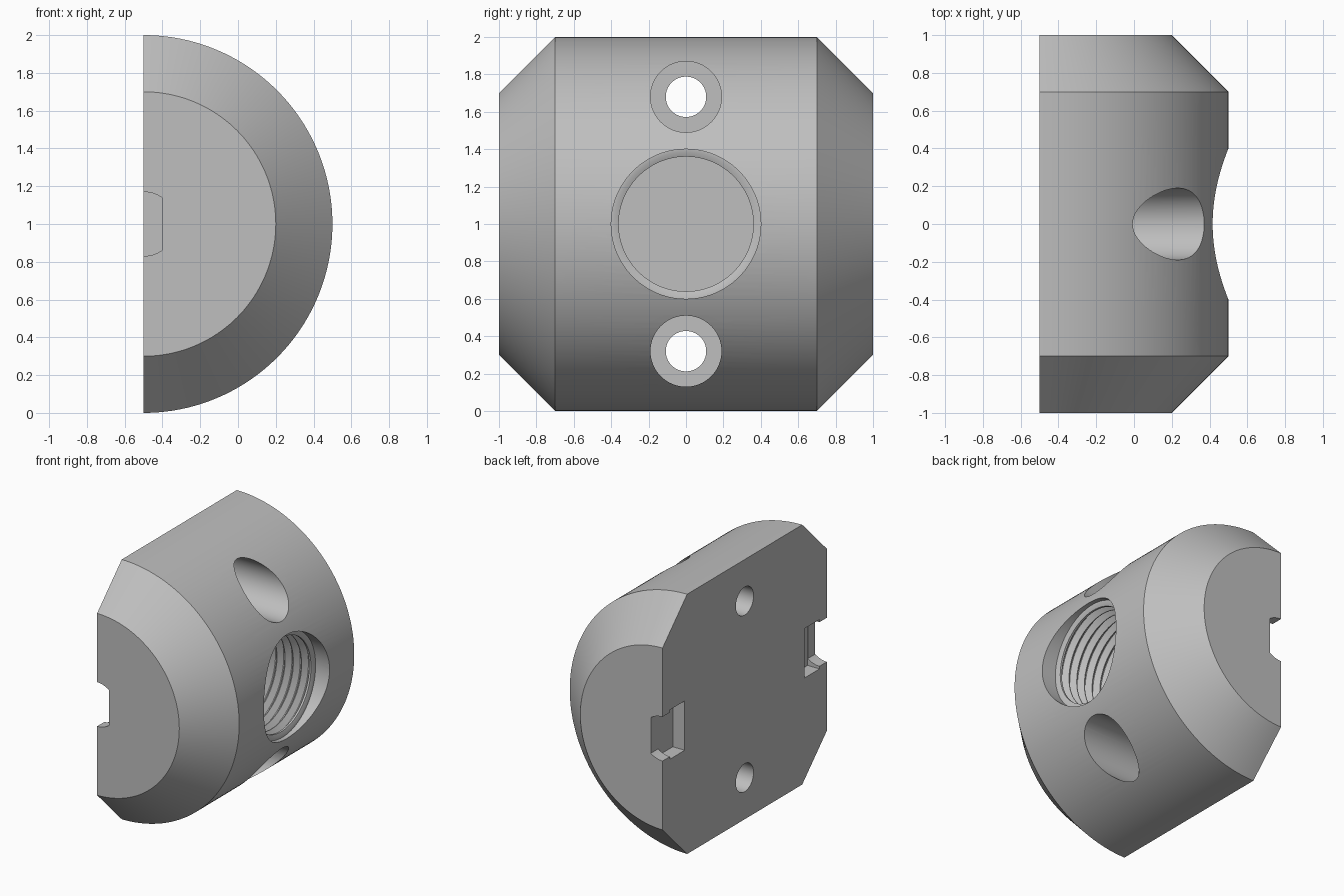
import bpy, bmesh, math
from mathutils import Matrix, Vector

if "Cube" in bpy.data.objects:
    bpy.data.objects.remove(bpy.data.objects["Cube"])

steel = bpy.data.materials.new("grey steel")
steel.use_nodes = True
grey = (0.52, 0.52, 0.52, 1)
steel.diffuse_color = grey
steel.node_tree.nodes["Principled BSDF"].inputs["Base Color"].default_value = grey

FLAT = -0.5  # plane of the flat side


def finish(bm, name):
    bmesh.ops.recalc_face_normals(bm, faces=bm.faces[:])
    mesh = bpy.data.meshes.new(name)
    bm.to_mesh(mesh)
    bm.free()
    mesh.materials.append(steel)
    obj = bpy.data.objects.new(name, mesh)
    bpy.context.collection.objects.link(obj)
    return obj


def lathe(name, profile, axis, centre, segments=96, keep_below=None):
    """Solid of revolution from (distance along axis, radius) pairs.
    keep_below trims away everything beyond that x."""
    bm = bmesh.new()
    along = Vector((1, 0, 0)) if axis == "X" else Vector((0, 1, 0))
    side = Vector((0, 0, 1))
    rings = []
    for d, r in profile:
        ring = []
        for i in range(segments):
            turn = Matrix.Rotation(math.tau * i / segments, 3, along)
            ring.append(bm.verts.new(Vector(centre) + along * d + turn @ side * r))
        rings.append(ring)
    for a, b in zip(rings, rings[1:]):
        for i in range(segments):
            j = (i + 1) % segments
            bm.faces.new((a[i], a[j], b[j], b[i]))
    bm.faces.new(rings[0])
    bm.faces.new(rings[-1])
    if keep_below is not None:
        trim(bm, keep_below, 1)
    return finish(bm, name)


def trim(bm, x, direction):
    """Cut at plane x, removing the side that direction points to, and cap it."""
    geom = bm.verts[:] + bm.edges[:] + bm.faces[:]
    cut = bmesh.ops.bisect_plane(bm, geom=geom, plane_co=(x, 0, 0), dist=1e-5,
                                 plane_no=(direction, 0, 0), clear_outer=True)
    edges = [e for e in cut["geom_cut"] if isinstance(e, bmesh.types.BMEdge)]
    bmesh.ops.holes_fill(bm, edges=edges, sides=0)


def box(name, centre, size):
    bm = bmesh.new()
    bmesh.ops.create_cube(bm, size=1, matrix=Matrix.Translation(centre)
                          @ Matrix.Diagonal((*size, 1)))
    return finish(bm, name)


def carve(target, cutter):
    mod = target.modifiers.new("cut", "BOOLEAN")
    mod.operation = "DIFFERENCE"
    mod.solver = "EXACT"
    mod.object = cutter
    bpy.context.view_layer.objects.active = target
    bpy.ops.object.modifier_apply(modifier=mod.name)
    bpy.data.objects.remove(cutter)


# Half-round body with chamfered ends
body = lathe("half_round_body", [(-1, 0.7), (-0.7, 1), (0.7, 1), (1, 0.7)],
             "Y", (FLAT, 0, 1), 160)
bm = bmesh.new()
bm.from_mesh(body.data)
trim(bm, FLAT, -1)
bmesh.ops.recalc_face_normals(bm, faces=bm.faces[:])
bm.to_mesh(body.data)
bm.free()

# Threaded bore with a plain counterbore, closed by a thin floor
pitch, minor, major = 0.07, 0.36, 0.4
bore = [(FLAT + 0.006, minor)]
x = FLAT + 0.02
while x + pitch < 0.37:
    bore += [(x, minor), (x + pitch * 0.42, major),
             (x + pitch * 0.5, major), (x + pitch * 0.92, minor)]
    x += pitch
bore += [(0.37, minor), (0.38, 0.385), (0.381, 0.4), (0.7, 0.4)]
carve(body, lathe("bore_cutter", bore, "X", (0, 0, 1)))

# Counterbored bolt holes above and below the bore
for sign in (-1, 1):
    hole = [(-0.7, 0.108), (-0.2, 0.108), (-0.2, 0.19), (0.7, 0.19)]
    carve(body, lathe("bolt_cutter", hole, "X", (0, 0, 1 + sign * 0.68), 64))

# Rounded end channels leading to rectangular pockets in the flat side
for sign in (-1, 1):
    channel = [(-0.14, 0.17), (0.2, 0.17)]
    carve(body, lathe("channel_cutter", channel, "Y",
                      (FLAT, sign * 0.95, 1), 64, keep_below=-0.4))
    carve(body, box("pocket_cutter", (FLAT, sign * 0.82, 1), (0.202, 0.18, 0.38)))

# Smooth curves, crisp edges
bpy.ops.object.select_all(action="DESELECT")
body.select_set(True)
bpy.context.view_layer.objects.active = body
bpy.ops.object.shade_smooth_by_angle(angle=math.radians(25))
